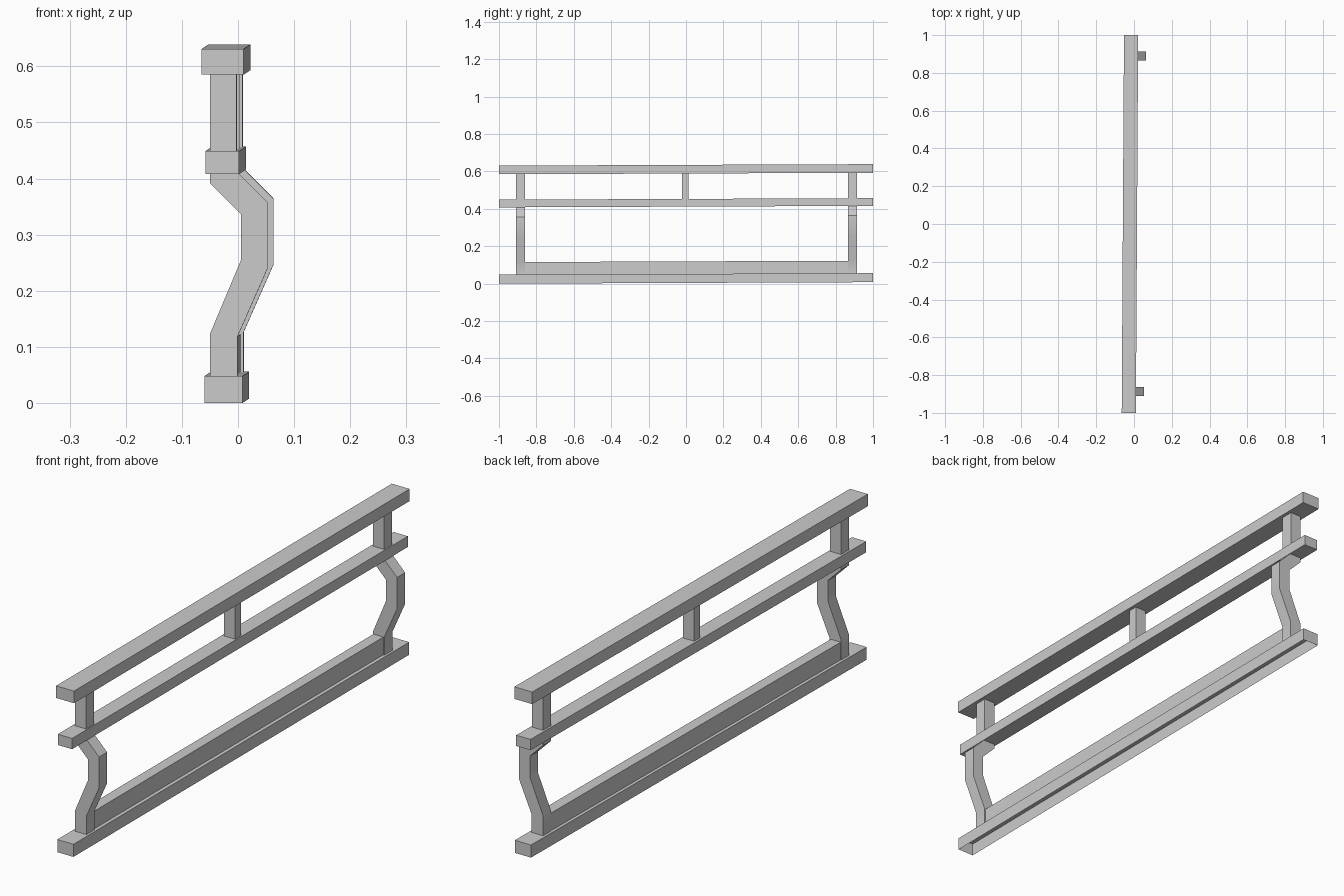
import bpy
import bmesh
import math

cube = bpy.data.objects.get("Cube")
if cube:
    bpy.data.objects.remove(cube, do_unlink=True)

grey = bpy.data.materials.new("light grey")
grey.use_nodes = True
COLOUR = (0.6, 0.6, 0.6, 1)
grey.diffuse_color = COLOUR
grey.node_tree.nodes["Principled BSDF"].inputs["Base Color"].default_value = COLOUR


def extrude_profile(name, profile, y0, y1, open_bottom=False):
    """Extrude an x/z outline along y, following the slight lean of the railing."""
    bm = bmesh.new()
    face = bm.faces.new([bm.verts.new((x, y0, z)) for x, z in profile])
    new = bmesh.ops.extrude_face_region(bm, geom=[face])["geom"]
    for v in new:
        if isinstance(v, bmesh.types.BMVert):
            v.co.y = y1
    bmesh.ops.recalc_face_normals(bm, faces=bm.faces)
    if open_bottom:
        down = [f for f in bm.faces if f.normal.z < -0.9]
        bmesh.ops.delete(bm, geom=down, context="FACES")
    for v in bm.verts:
        v.co.x += 0.006 * v.co.y
        v.co.z += 0.004 * v.co.y
    mesh = bpy.data.meshes.new(name)
    bm.to_mesh(mesh)
    bm.free()
    mesh.materials.append(grey)
    obj = bpy.data.objects.new(name, mesh)
    bpy.context.collection.objects.link(obj)
    return obj


def bar(name, x0, x1, y0, y1, z0, z1, open_bottom=False):
    outline = [(x0, z0), (x1, z0), (x1, z1), (x0, z1)]
    return extrude_profile(name, outline, y0, y1, open_bottom)


# Long rails; the base is a hollow channel
bar("top_rail", -0.059, 0.016, -1, 1, 0.589, 0.635)
bar("middle_rail", -0.052, 0.008, -1, 1, 0.412, 0.453)
bar("base_rail", -0.054, 0.014, -1, 1, 0.004, 0.052, open_bottom=True)

# Low board between the lower posts
bar("kick_board", -0.042, 0.0, -0.862, 0.866, 0.052, 0.119)

# Short posts between the upper rails
for name, y0, y1 in (("front", -0.91, -0.862), ("centre", -0.022, 0.014), ("back", 0.866, 0.914)):
    bar(name + "_upper_post", -0.044, 0.003, y0, y1, 0.453, 0.589)

# Cranked lower posts, bulging to one side
crank = [(-0.044, 0.052), (0.005, 0.052), (0.005, 0.123), (0.058, 0.243),
         (0.058, 0.361), (0.007, 0.412), (-0.044, 0.412), (-0.044, 0.395),
         (0.011, 0.34), (0.011, 0.259), (-0.044, 0.128)]
for name, y0, y1 in (("front", -0.91, -0.862), ("back", 0.866, 0.914)):
    post = extrude_profile(name + "_lower_post", crank, y0, y1)
    bpy.ops.object.select_all(action="DESELECT")
    post.select_set(True)
    bpy.context.view_layer.objects.active = post
    bpy.ops.object.shade_smooth_by_angle(angle=math.radians(30))
